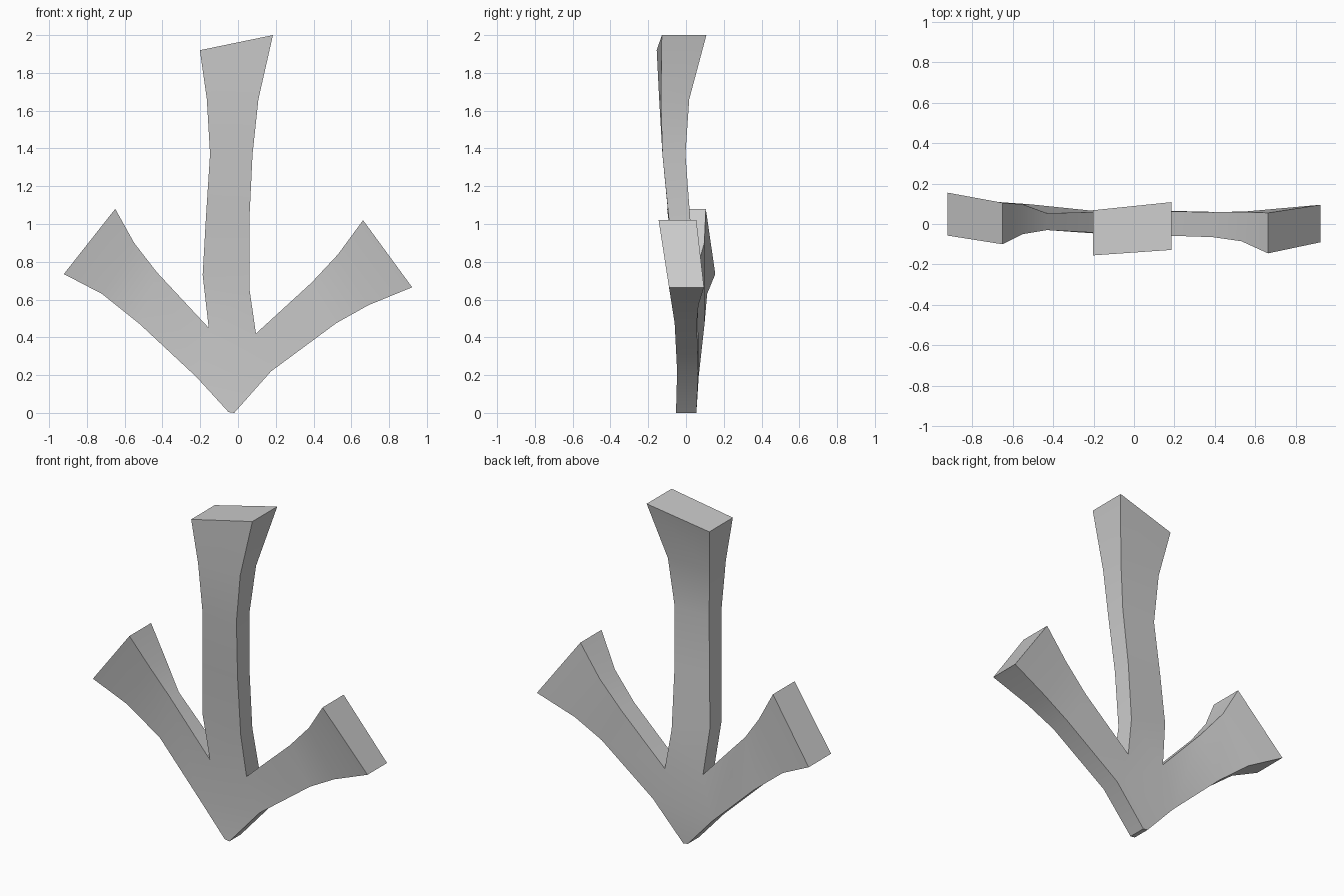
import bpy, bmesh, math

if "Cube" in bpy.data.objects:
    bpy.data.objects.remove(bpy.data.objects["Cube"])

# Each rim point: x, z, front y, back y
LEFT_CROTCH = (-.155, .45, -.045, .06)
RIGHT_CROTCH = (.095, .42, -.055, .065)
LEFT_HIP = (-.22, .19, -.045, .067)
RIGHT_HIP = (.175, .22, -.047, .065)
TIP_L = (-.05, .004, -.053, .055)
TIP_R = (-.02, .0, -.053, .055)

# Arms as pairs of rim points, from the hub outwards
middle_arm = [
    (LEFT_CROTCH, RIGHT_CROTCH),
    ((-.187, .73, -.07, .04), (.06, .66, -.06, .05)),
    ((-.17, 1.03, -.092, .02), (.06, 1.02, -.09, .023)),
    ((-.148, 1.37, -.125, -.007), (.077, 1.37, -.125, -.003)),
    ((-.165, 1.66, -.142, .012), (.108, 1.66, -.133, .017)),
    ((-.202, 1.92, -.155, .068), (.185, 2.0, -.128, .108)),
]
left_arm = [
    (LEFT_HIP, LEFT_CROTCH),
    ((-.52, .47, 0, .098), (-.43, .745, -.03, .053)),
    ((-.72, .63, -.03, .112), (-.55, .9, -.05, .097)),
    ((-.922, .735, -.057, .155), (-.65, 1.08, -.10, .105)),
]
right_arm = [
    (RIGHT_CROTCH, RIGHT_HIP),
    ((.39, .69, -.065, .058), (.52, .475, -.06, .057)),
    ((.53, .84, -.085, .06), (.69, .57, -.075, .066)),
    ((.662, 1.02, -.145, .055), (.922, .665, -.09, .095)),
]

bm = bmesh.new()
made = {}


def pair(p):
    """Front and back vertex of one rim point, shared where arms meet."""
    if p not in made:
        x, z, front, back = p
        made[p] = (bm.verts.new((x, front, z)), bm.verts.new((x, back, z)))
    return made[p]


def side(a, b):
    (af, ab), (bf, bb) = pair(a), pair(b)
    bm.faces.new((af, bf, bb, ab))


def plate(points):
    for k in (0, 1):
        bm.faces.new([pair(p)[k] for p in points])


# Three flaring arms with end caps
for arm in (middle_arm, left_arm, right_arm):
    for (a, b), (c, d) in zip(arm, arm[1:]):
        plate((a, b, d, c))
        side(a, c)
        side(b, d)
    side(*arm[-1])

# Hub and pointed foot
plate((LEFT_CROTCH, RIGHT_CROTCH, RIGHT_HIP, LEFT_HIP))
plate((LEFT_HIP, RIGHT_HIP, TIP_R, TIP_L))
for a, b in ((LEFT_HIP, TIP_L), (TIP_L, TIP_R), (TIP_R, RIGHT_HIP)):
    side(a, b)

bmesh.ops.recalc_face_normals(bm, faces=bm.faces)
mesh = bpy.data.meshes.new("three_armed_branch")
bm.to_mesh(mesh)
bm.free()
branch = bpy.data.objects.new("three_armed_branch", mesh)
bpy.context.collection.objects.link(branch)
bpy.context.view_layer.objects.active = branch
branch.select_set(True)
bpy.ops.object.shade_smooth_by_angle(angle=math.radians(30))
